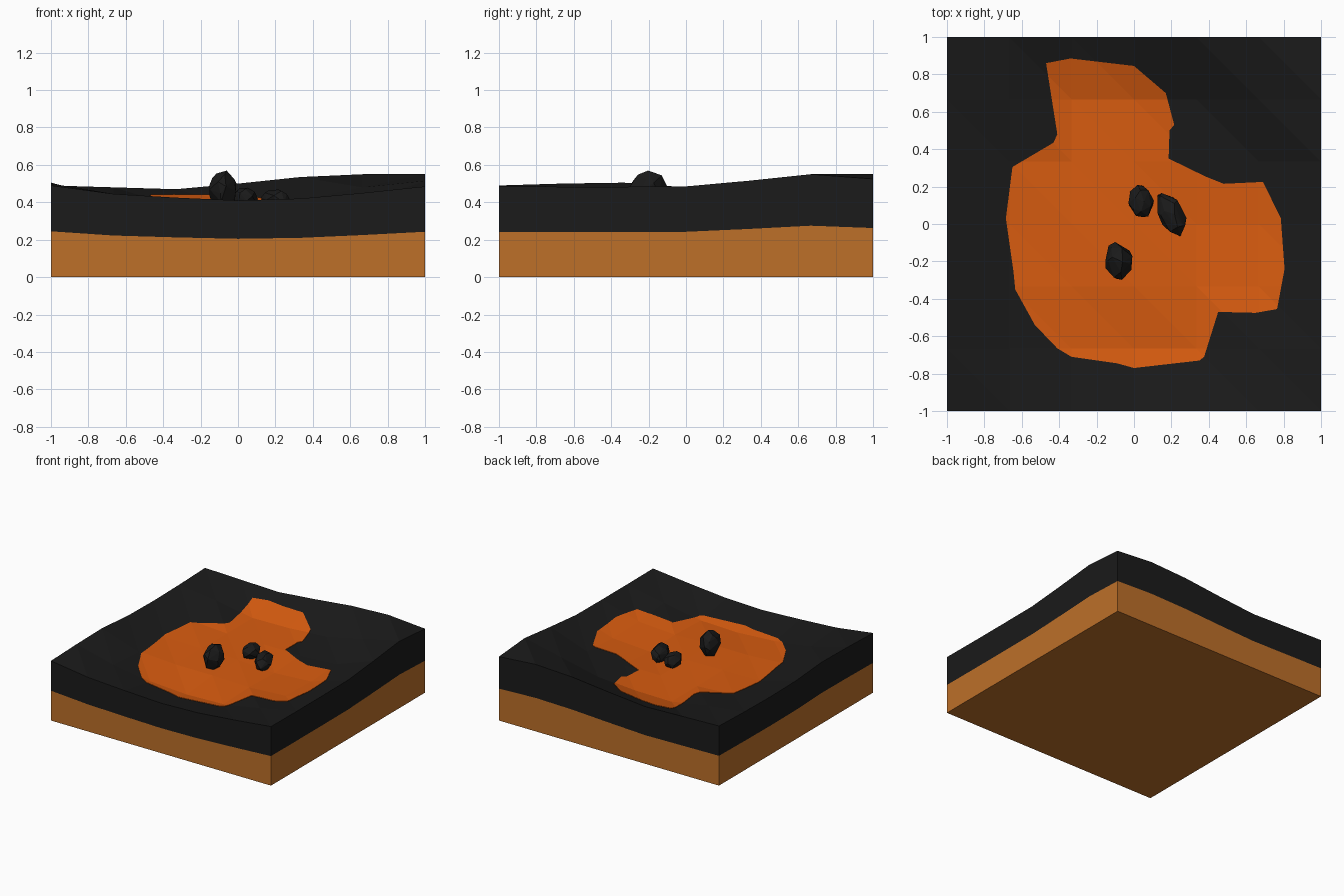
import bpy, bmesh, math, random
from mathutils import Vector, Matrix

if "Cube" in bpy.data.objects:
    bpy.data.objects.remove(bpy.data.objects["Cube"])

N = 7
# Surface heights, rows from front (y=-1) to back (y=1)
H = [
    [.49, .445, .425, .41, .42, .45, .485],
    [.50, .42, .37, .35, .36, .42, .483],
    [.505, .40, .38, .38, .37, .39, .483],
    [.48, .39, .385, .38, .36, .38, .485],
    [.475, .40, .38, .38, .38, .40, .515],
    [.48, .44, .38, .385, .41, .48, .55],
    [.49, .48, .47, .50, .535, .55, .525],
]


def material(name, rgb):
    m = bpy.data.materials.new(name)
    m.diffuse_color = (*rgb, 1)
    m.use_nodes = True
    m.node_tree.nodes["Principled BSDF"].inputs["Base Color"].default_value = m.diffuse_color
    return m


def finish(bm, name, mat=None):
    bmesh.ops.recalc_face_normals(bm, faces=bm.faces)
    me = bpy.data.meshes.new(name)
    bm.to_mesh(me)
    bm.free()
    ob = bpy.data.objects.new(name, me)
    bpy.context.collection.objects.link(ob)
    if mat:
        me.materials.append(mat)
    return ob


def slab(name, low, high, mat):
    """Closed layer between two functions of the surface height."""
    bm = bmesh.new()
    layers = []
    for f in (low, high):
        layers.append([[bm.verts.new((-1 + i / 3, -1 + j / 3, f(H[j][i])))
                        for i in range(N)] for j in range(N)])
    for g in layers:
        for j in range(N - 1):
            for i in range(N - 1):
                a, b, c, d = g[j][i], g[j][i + 1], g[j + 1][i + 1], g[j + 1][i]
                bm.faces.new((a, b, d))
                bm.faces.new((b, c, d))
    k = N - 1
    rim = ([(0, i) for i in range(k)] + [(j, k) for j in range(k)]
           + [(k, i) for i in range(k, 0, -1)] + [(j, 0) for j in range(k, 0, -1)])
    lo, hi = layers
    for (j, i), (q, p) in zip(rim, rim[1:] + rim[:1]):
        bm.faces.new((lo[j][i], lo[q][p], hi[q][p], hi[j][i]))
    return finish(bm, name, mat)


dirt = material("dirt", (.51, .16, .022))
black = material("black_rock", (.0105, .0105, .0105))
orange = material("molten", (.69, .107, .005))

# Ground layers
slab("dirt_base", lambda h: 0, lambda h: h * .5, dirt)
slab("rock_crust", lambda h: h * .5, lambda h: h, black)

# Lava pool: the surface cut by the pool outline
lava = slab("lava_pool", lambda h: h - .03, lambda h: h + .004, orange)
outline = [(-.47, .86), (-.34, .885), (0, .845), (.17, .7), (.215, .53), (.19, .5),
           (.185, .35), (.38, .255), (.48, .215), (.69, .225), (.785, .03), (.805, -.24),
           (.765, -.455), (.65, -.475), (.45, -.47), (.375, -.71), (.35, -.73), (0, -.77),
           (-.09, -.745), (-.335, -.71), (-.41, -.665), (-.53, -.54), (-.635, -.35),
           (-.645, -.25), (-.685, .03), (-.65, .305), (-.43, .435), (-.41, .48)]
bm = bmesh.new()
base = bm.faces.new([bm.verts.new((x, y, .1)) for x, y in outline])
ext = bmesh.ops.extrude_face_region(bm, geom=[base])
bmesh.ops.translate(bm, vec=(0, 0, .8),
                    verts=[v for v in ext["geom"] if isinstance(v, bmesh.types.BMVert)])
cutter = finish(bm, "pool_cutter")
cutter.hide_render = True
mod = lava.modifiers.new("cut", "BOOLEAN")
mod.operation, mod.solver, mod.object = "INTERSECT", "EXACT", cutter
dg = bpy.context.evaluated_depsgraph_get()
cut = bpy.data.meshes.new_from_object(lava.evaluated_get(dg))
lava.modifiers.clear()
lava.data = cut
cut.materials.clear()
cut.materials.append(orange)
for p in cut.polygons:
    p.material_index = 0
bpy.data.objects.remove(cutter)

# Boulders: hulls of scattered points on stretched, turned balls
def boulder(name, loc, size, turn, seed):
    rnd = random.Random(seed)
    bm = bmesh.new()
    for k in range(26):
        z = 1 - 2 * (k + .5) / 26
        a = k * 2.4 + rnd.uniform(-.4, .4)
        r = math.sqrt(1 - z * z)
        bm.verts.new(Vector((r * math.cos(a), r * math.sin(a), z)) * rnd.uniform(.9, 1.04))
    hull = bmesh.ops.convex_hull(bm, input=bm.verts)
    bmesh.ops.delete(bm, geom=[v for v in bm.verts if not v.link_faces], context="VERTS")
    bm.transform(Matrix.Translation(loc) @ Matrix.Rotation(math.radians(turn), 4, "Z")
                 @ Matrix.Diagonal((*size, 1)))
    finish(bm, name, black)


boulder("boulder_large", (-.083, -.197, .465), (.08, .108, .107), 8, 1)
boulder("boulder_small", (.035, .118, .42), (.072, .092, .066), 15, 4)
boulder("boulder_long", (.198, .05, .41), (.072, .135, .066), 24, 7)
